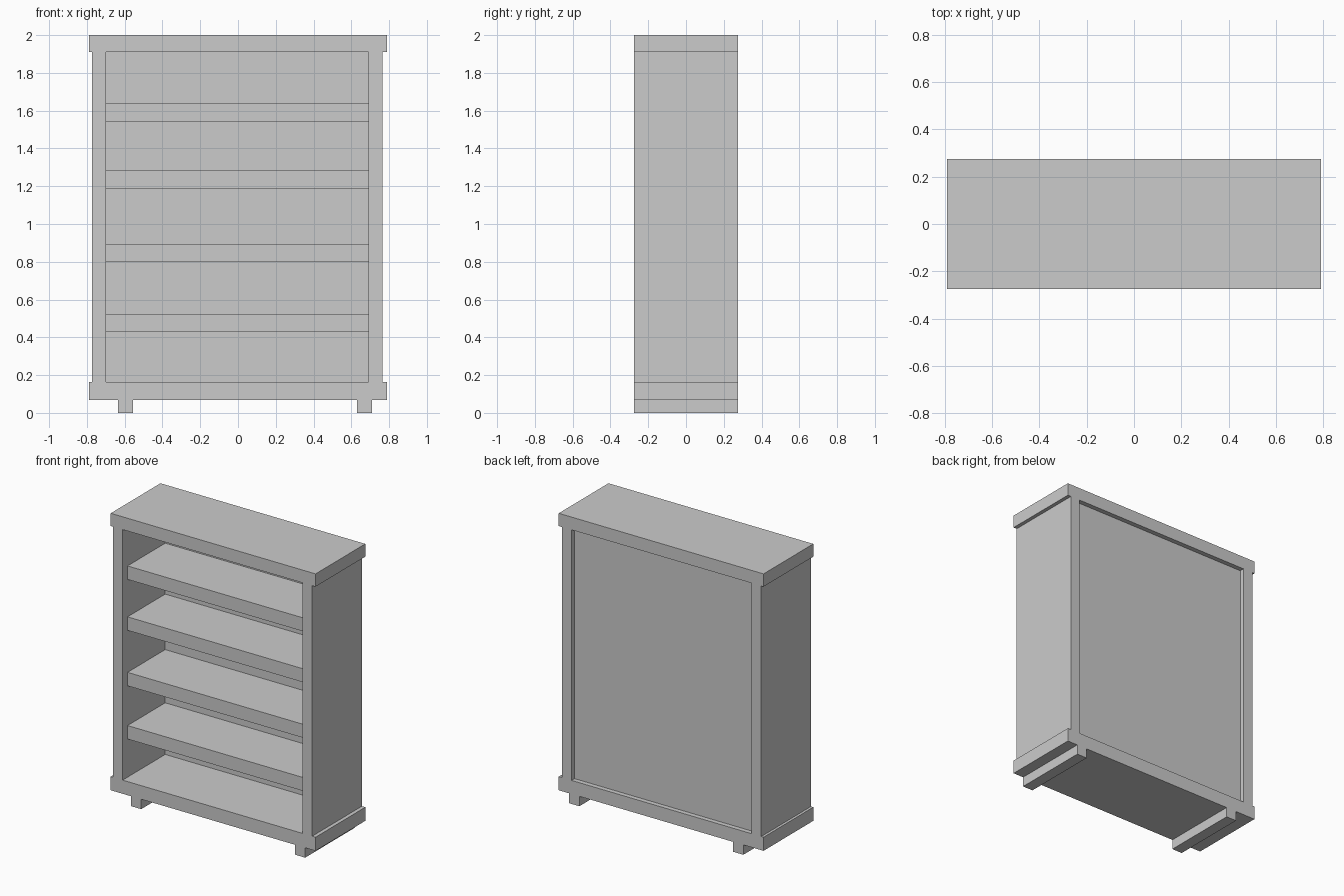
import bpy, bmesh

if "Cube" in bpy.data.objects:
    bpy.data.objects.remove(bpy.data.objects["Cube"])

Y0, Y1 = -0.274, 0.274          # overall depth
XL, XR = -0.698, 0.69           # opening, left and right
ZB, ZT = 0.164, 1.911           # opening, bottom and top


def finish(bm, name):
    bmesh.ops.recalc_face_normals(bm, faces=bm.faces[:])
    mesh = bpy.data.meshes.new(name)
    bm.to_mesh(mesh)
    bm.free()
    obj = bpy.data.objects.new(name, mesh)
    bpy.context.collection.objects.link(obj)
    return obj


def extrude_profile(name, loops, y0, y1):
    """Fill front-view (x, z) loops, inner loops being holes, and extrude in y."""
    bm = bmesh.new()
    for pts in loops:
        vs = [bm.verts.new((x, y0, z)) for x, z in pts]
        for a, b in zip(vs, vs[1:] + vs[:1]):
            bm.edges.new((a, b))
    bmesh.ops.triangle_fill(bm, edges=bm.edges[:], use_beauty=True,
                            use_dissolve=False, normal=(0, -1, 0))
    ext = bmesh.ops.extrude_face_region(bm, geom=bm.faces[:], use_keep_orig=True)
    verts = [g for g in ext["geom"] if isinstance(g, bmesh.types.BMVert)]
    bmesh.ops.translate(bm, verts=verts, vec=(0, y1 - y0, 0))
    return finish(bm, name)


def box(name, x0, x1, y0, y1, z0, z1):
    bm = bmesh.new()
    bmesh.ops.create_cube(bm, size=1)
    for v in bm.verts:
        v.co = (x1 if v.co.x > 0 else x0,
                y1 if v.co.y > 0 else y0,
                z1 if v.co.z > 0 else z0)
    return finish(bm, name)


# Carcass: top slab, side walls, base slab and two runner feet in one outline
outline = [
    (-0.79, 2.0), (-0.79, 1.911), (-0.772, 1.911), (-0.772, 0.164),
    (-0.79, 0.164), (-0.79, 0.069), (-0.634, 0.069), (-0.634, 0),
    (-0.555, 0), (-0.555, 0.069), (0.631, 0.069), (0.631, 0),
    (0.71, 0), (0.71, 0.069), (0.79, 0.069), (0.79, 0.164),
    (0.764, 0.164), (0.764, 1.911), (0.79, 1.911), (0.79, 2.0),
]
opening = [(XL, ZB), (XR, ZB), (XR, ZT), (XL, ZT)]
extrude_profile("carcass", [outline, opening], Y0, Y1)

# Recessed back panel
box("back_panel", XL, XR, 0.195, 0.241, ZB, ZT)

# Shelves, set back from the front edge
for i, top in enumerate((0.524, 0.895, 1.282, 1.637)):
    box(f"shelf_{i + 1}", XL, XR, -0.22, 0.195, top - 0.094, top)
